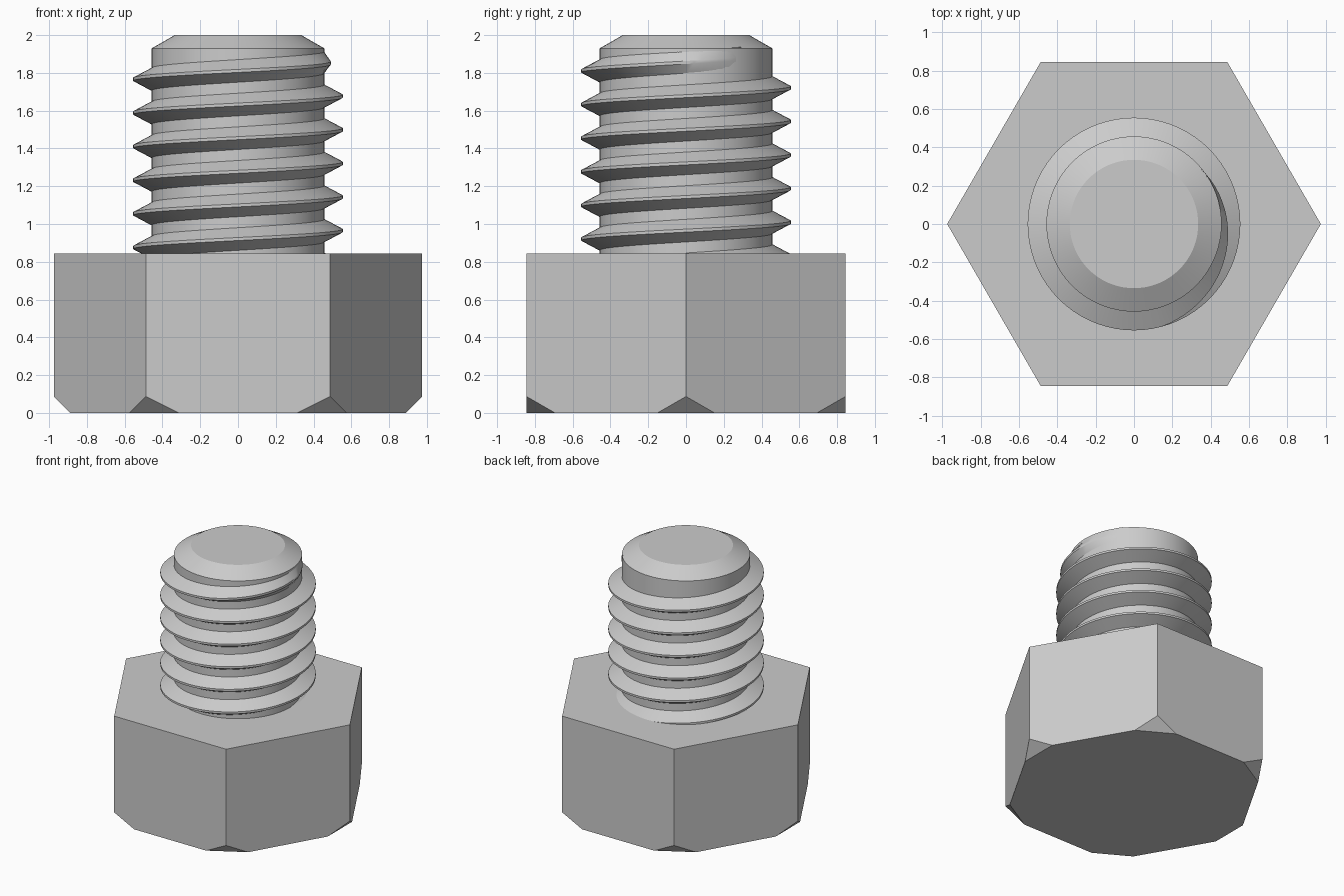
import bpy, bmesh, math
from math import cos, sin, pi, radians
from mathutils import Vector

cube = bpy.data.objects.get("Cube")
if cube:
    bpy.data.objects.remove(cube, do_unlink=True)

# One plain grey for the whole bolt
GREY = (0.6, 0.6, 0.6, 1)
steel = bpy.data.materials.new("grey_steel")
steel.use_nodes = True
steel.diffuse_color = GREY
steel.node_tree.nodes["Principled BSDF"].inputs["Base Color"].default_value = GREY

HEAD_R, HEAD_H, CUT = 0.975, 0.845, 0.087
ROOT_R, CREST_R, PITCH = 0.457, 0.555, 0.178
SEGMENTS = 72


def finish(bm, name, smooth):
    mesh = bpy.data.meshes.new(name)
    bm.to_mesh(mesh)
    bm.free()
    mesh.materials.append(steel)
    if smooth:
        mesh.shade_smooth()
        mesh.set_sharp_from_angle(angle=radians(28))
    obj = bpy.data.objects.new(name, mesh)
    bpy.context.collection.objects.link(obj)
    return obj


def lathe(profile, count):
    """Closed turned solid from (radius, height) pairs, bottom to top."""
    bm = bmesh.new()
    rings = [[bm.verts.new((r * cos(2 * pi * i / count), r * sin(2 * pi * i / count), z))
              for i in range(count)] for r, z in profile]
    for low, high in zip(rings, rings[1:]):
        for i in range(count):
            k = (i + 1) % count
            bm.faces.new((low[i], low[k], high[k], high[i]))
    bm.faces.new(rings[0][::-1])
    bm.faces.new(rings[-1])
    return bm


# Hexagonal head with its six lower corners cut off
bm = lathe([(HEAD_R, 0), (HEAD_R, HEAD_H)], 6)
for i in range(6):
    out = Vector((cos(i * pi / 3), sin(i * pi / 3), 0))
    cut = bmesh.ops.bisect_plane(
        bm, geom=bm.verts[:] + bm.edges[:] + bm.faces[:], dist=1e-5,
        plane_co=out * (HEAD_R - CUT), plane_no=out - Vector((0, 0, 1)), clear_outer=True)
    rim = [e for e in cut["geom_cut"] if isinstance(e, bmesh.types.BMEdge)]
    bmesh.ops.holes_fill(bm, edges=rim, sides=0)
bmesh.ops.recalc_face_normals(bm, faces=bm.faces[:])
finish(bm, "hex_head", False)

# Shank with a chamfered tip
bm = lathe([(ROOT_R, HEAD_H - 0.05), (ROOT_R, 1.93), (0.335, 2.0)], SEGMENTS)
finish(bm, "shank", True)

# Right-handed thread ridge that fades out near the tip
bm = bmesh.new()
FADE_START, FADE_END = radians(285), radians(400)
first = -5 * SEGMENTS
last = round(FADE_END / (2 * pi) * SEGMENTS)
previous = None
for i in range(first, last + 1):
    angle = 2 * pi * i / SEGMENTS
    fade = min(1, max(0, (angle - FADE_START) / (FADE_END - FADE_START)))
    crest = CREST_R + (ROOT_R - 0.004 - CREST_R) * fade
    middle = 1.677 + PITCH * i / SEGMENTS
    ring = [bm.verts.new((r * cos(angle), r * sin(angle), middle + dz))
            for r, dz in ((ROOT_R - 0.004, -0.062), (crest, -0.008),
                          (crest, 0.008), (ROOT_R - 0.004, 0.062))]
    if previous:
        for j in range(3):
            bm.faces.new((previous[j], ring[j], ring[j + 1], previous[j + 1]))
    previous = ring
finish(bm, "thread", True)
